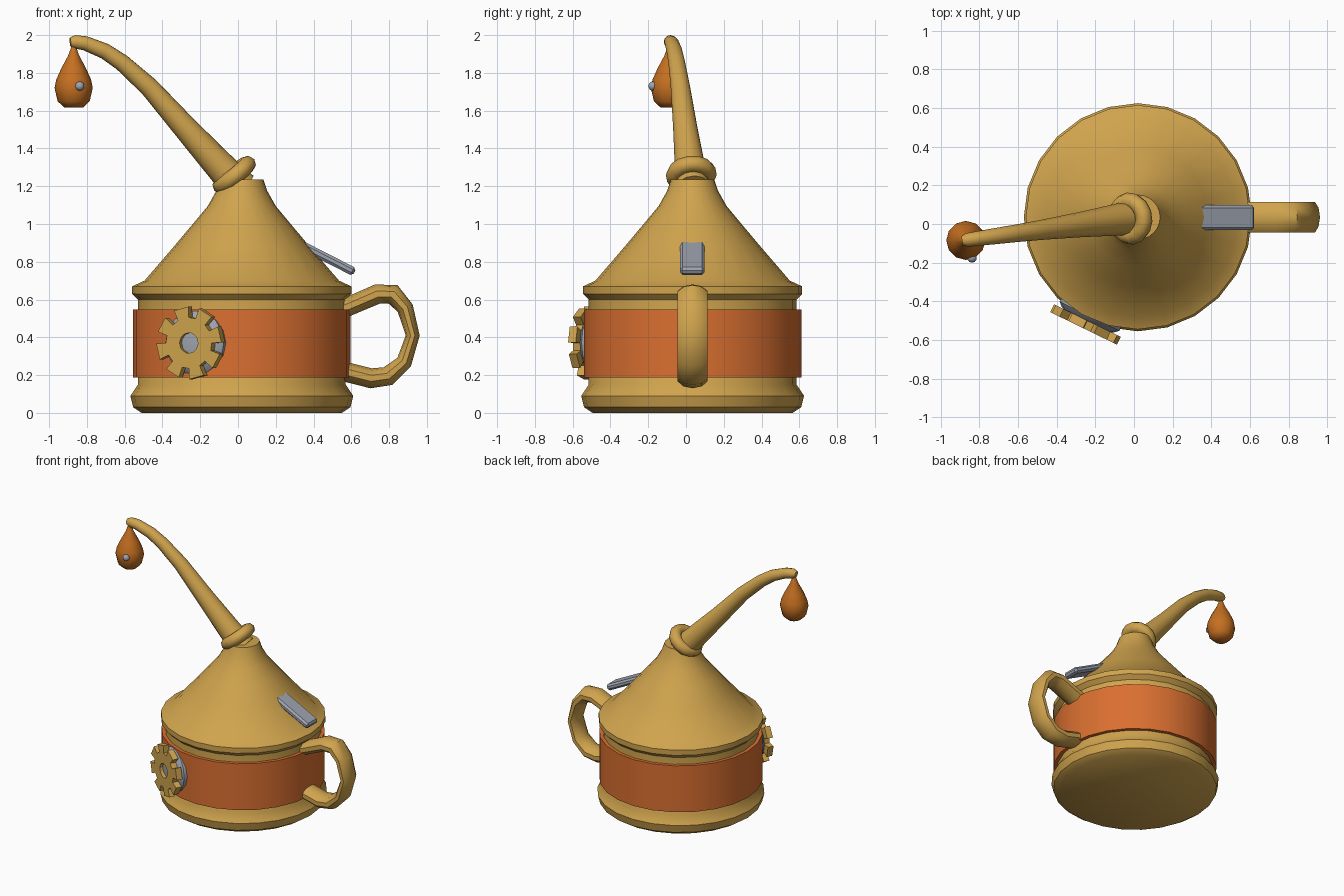
import bpy, bmesh, math
from mathutils import Vector, Matrix

if "Cube" in bpy.data.objects:
    bpy.data.objects.remove(bpy.data.objects["Cube"])

CX, CY = 0.02, 0.035          # body axis


def material(name, rgb):
    m = bpy.data.materials.new(name)
    m.diffuse_color = (*rgb, 1)
    m.use_nodes = True
    m.node_tree.nodes["Principled BSDF"].inputs["Base Color"].default_value = m.diffuse_color
    return m


BRASS = material("brass", (0.63, 0.37, 0.075))
ORANGE = material("orange_paint", (0.70, 0.16, 0.03))
AMBER = material("amber", (0.56, 0.16, 0.015))
STEEL = material("steel", (0.34, 0.37, 0.43))


def finish(name, bm, mat, angle=35):
    bmesh.ops.recalc_face_normals(bm, faces=bm.faces)
    me = bpy.data.meshes.new(name)
    bm.to_mesh(me)
    bm.free()
    me.materials.append(mat)
    if angle:
        me.shade_smooth()
        me.set_sharp_from_angle(angle=math.radians(angle))
    ob = bpy.data.objects.new(name, me)
    bpy.context.collection.objects.link(ob)
    return ob


def skin(bm, rings, caps=True, loop=False):
    """Join equal rings of points with quads."""
    vr = [[bm.verts.new(p) for p in r] for r in rings]
    n = len(vr[0])
    pairs = list(zip(vr, vr[1:])) + ([(vr[-1], vr[0])] if loop else [])
    for a, b in pairs:
        for i in range(n):
            j = (i + 1) % n
            bm.faces.new((a[i], a[j], b[j], b[i]))
    if caps and not loop:
        bm.faces.new(vr[0])
        bm.faces.new(vr[-1])


def circle(r, z, n, matrix):
    return [matrix @ Vector((r * math.cos(2 * math.pi * i / n),
                             r * math.sin(2 * math.pi * i / n), z)) for i in range(n)]


def lathe(name, profile, n, matrix, mat, loop=False, angle=35):
    bm = bmesh.new()
    skin(bm, [circle(r, z, n, matrix) for r, z in profile], loop=loop)
    return finish(name, bm, mat, angle)


def tube(name, path, side, n, mat, width=None):
    """Sweep an ellipse along (point, radius) pairs lying in one plane."""
    pts = [Vector(p) for p, r in path]
    side = Vector(side).normalized()
    rings = []
    for i, (p, r) in enumerate(path):
        t = (pts[min(i + 1, len(pts) - 1)] - pts[max(i - 1, 0)]).normalized()
        up = side.cross(t).normalized()
        w = width or r
        rings.append([pts[i] + up * r * math.cos(2 * math.pi * k / n)
                      + side * w * math.sin(2 * math.pi * k / n) for k in range(n)])
    bm = bmesh.new()
    skin(bm, rings)
    return finish(name, bm, mat, 45)


def frame(origin, axis):
    """Matrix whose local z points along axis, local y staying near world up."""
    z = Vector(axis).normalized()
    x = Vector((0, 0, 1)).cross(z).normalized()
    y = z.cross(x)
    m = Matrix((x, y, z)).transposed().to_4x4()
    m.translation = Vector(origin)
    return m


axis = Matrix.Translation((CX, CY, 0))

# Can body with foot, rim and cone in one turned profile
lathe("body", [(0.53, 0), (0.575, 0.03), (0.59, 0.09), (0.55, 0.15), (0.55, 0.60),
               (0.58, 0.63), (0.58, 0.67), (0.515, 0.70), (0.36, 0.88), (0.255, 1.005),
               (0.18, 1.095), (0.135, 1.175), (0.115, 1.235)], 24, axis, BRASS)

# Painted band
lathe("painted_band", [(0.54, 0.187), (0.576, 0.187), (0.576, 0.547), (0.54, 0.547)],
      24, axis, ORANGE, loop=True)

# Spout, in a slightly turned vertical plane
spout = [(0.02, 1.19, 0.09), (-0.055, 1.262, 0.085), (-0.28, 1.51, 0.065),
         (-0.47, 1.725, 0.052), (-0.615, 1.855, 0.045), (-0.705, 1.915, 0.042),
         (-0.81, 1.957, 0.038), (-0.865, 1.965, 0.035), (-0.888, 1.963, 0.024)]
tube("spout", [((x, 0.034 + 0.135 * x, z), r) for x, z, r in spout],
     (0.135, -1, 0), 12, BRASS)

# Tilted collar at the spout base
collar = [(0.092 + 0.044 * math.cos(k * math.pi / 4), 0.044 * math.sin(k * math.pi / 4))
          for k in range(8)]
lathe("spout_collar", collar, 14, frame((-0.02, 0.028, 1.26), (-0.63, -0.08, 0.78)),
      BRASS, loop=True, angle=60)

# Handle, wider than thick
handle = [(0.50, 0.525, 0.05), (0.565, 0.555, 0.05), (0.74, 0.63, 0.052),
          (0.82, 0.628, 0.054), (0.885, 0.555, 0.044), (0.925, 0.41, 0.037),
          (0.88, 0.27, 0.042), (0.795, 0.195, 0.052), (0.705, 0.183, 0.053),
          (0.59, 0.212, 0.052), (0.50, 0.235, 0.05)]
tube("handle", [((x, 0.035, z), r) for x, z, r in handle], (0, 1, 0), 10, BRASS, 0.083)

# Drop hanging from the spout tip, with a small bead
drop = Matrix.Translation((-0.87, -0.085, 0))
lathe("drop", [(0.05, 1.617), (0.085, 1.65), (0.101, 1.72), (0.092, 1.765),
               (0.065, 1.825), (0.03, 1.89), (0.008, 1.95)], 12, drop, AMBER, angle=50)
bm = bmesh.new()
bmesh.ops.create_icosphere(bm, subdivisions=2, radius=0.025,
                           matrix=Matrix.Translation((-0.838, -0.175, 1.73)))
finish("drop_bead", bm, STEEL, 60)

# Thumb plate on the cone
bm = bmesh.new()
bmesh.ops.create_cube(bm, size=1, matrix=Matrix.Translation((0.47, 0.033, 0.82))
                      @ Matrix.Rotation(math.radians(27), 4, 'Y')
                      @ Matrix.Diagonal((0.33, 0.13, 0.046, 1)))
bmesh.ops.bevel(bm, geom=bm.edges[:], offset=0.014, segments=1, affect='EDGES')
finish("thumb_plate", bm, STEEL, 0)

# Gear on the side wall, with a steel disc behind it
a = math.radians(26)
out = Vector((-math.sin(a), -math.cos(a), 0))
centre = Vector((CX, CY, 0.37))
gear = frame(centre + out * 0.595, out)
bm = bmesh.new()
outer, inner = [], []
for tooth in range(8):
    for offset, r in ((-14, 0.135), (-13, 0.192), (13, 0.192), (14, 0.135)):
        t = math.radians(14 + tooth * 45 + offset)
        outer.append(Vector((r * math.cos(t), r * math.sin(t), 0)))
        inner.append(Vector((0.054 * math.cos(t), 0.054 * math.sin(t), 0)))
up = Vector((0, 0, 0.045))
skin(bm, [[gear @ p for p in ring] for ring in
          (inner, outer, [p + up for p in outer], [p + up for p in inner])], loop=True)
finish("gear", bm, BRASS, 0)
lathe("gear_disc", [(0.172, -0.09), (0.172, -0.025), (0.15, -0.005), (0.12, 0.008),
                    (0.06, 0.02)], 16, gear, STEEL)
